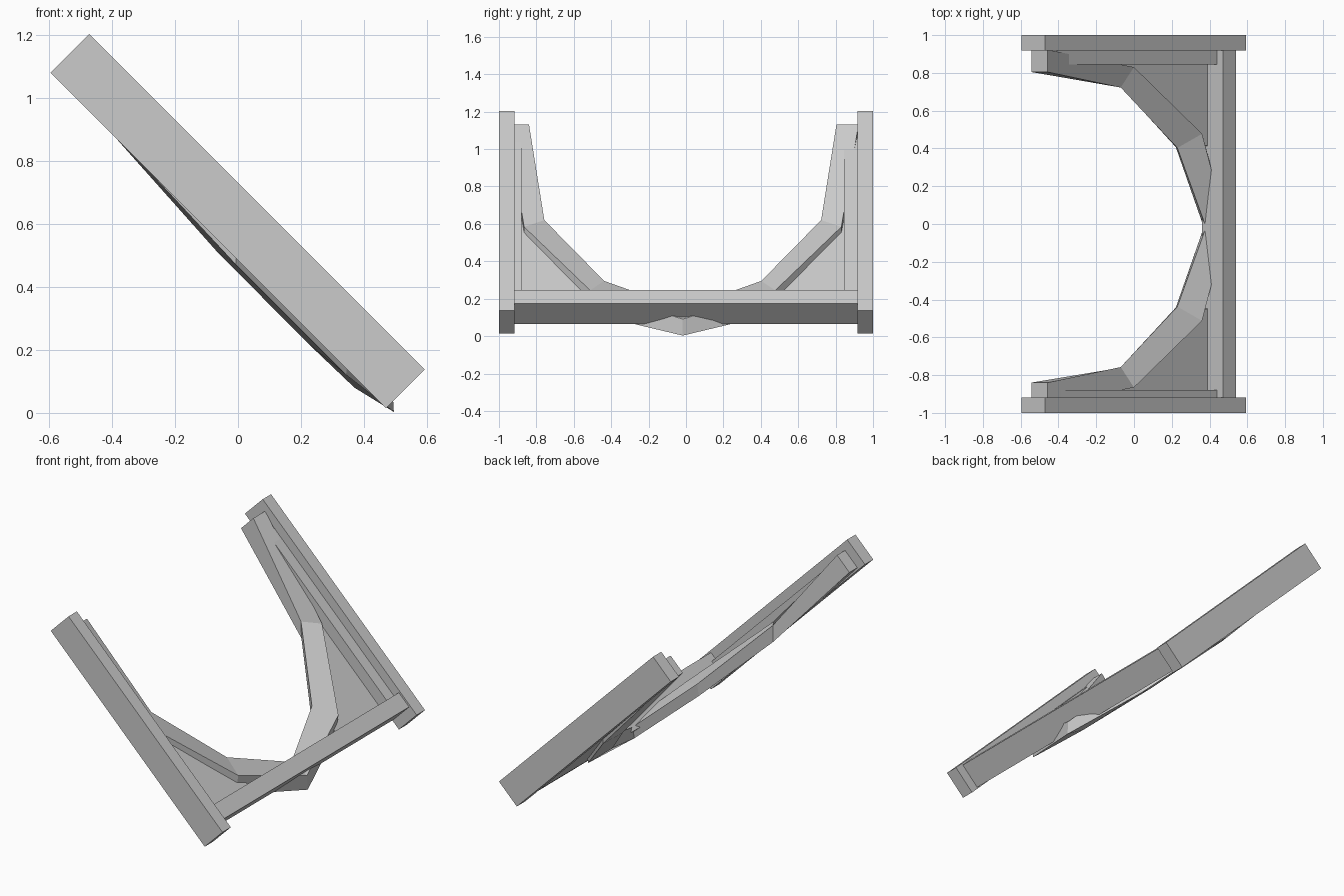
import bpy, bmesh
from mathutils import Vector

cube = bpy.data.objects.get("Cube")
if cube:
    bpy.data.objects.remove(cube, do_unlink=True)

# One plain grey
grey = bpy.data.materials.new("plain_grey")
grey.use_nodes = True
colour = (0.6, 0.6, 0.6, 1)
grey.diffuse_color = colour
grey.node_tree.nodes["Principled BSDF"].inputs["Base Color"].default_value = colour

# Slanted frame: s runs up the slope, n is its upper normal
ORIGIN = Vector((0.47, 0, 0.015))
UP = Vector((-1, 0, 1)).normalized()
NORMAL = Vector((1, 0, 1)).normalized()
ARCH_Y = -0.0175


def place(s, n, y):
    return ORIGIN + UP * s + NORMAL * n + Vector((0, y, 0))


def loft(name, rings):
    """Skin a row of equal cross-sections given as (s, n, y) points."""
    bm = bmesh.new()
    rows = [[bm.verts.new(place(*p)) for p in ring] for ring in rings]
    count = len(rows[0])
    for a, b in zip(rows, rows[1:]):
        for i in range(count):
            j = (i + 1) % count
            bm.faces.new((a[i], a[j], b[j], b[i]))
    bm.faces.new(rows[0])
    bm.faces.new(rows[-1])
    bmesh.ops.recalc_face_normals(bm, faces=bm.faces)
    mesh = bpy.data.meshes.new(name)
    bm.to_mesh(mesh)
    bm.free()
    mesh.materials.append(grey)
    obj = bpy.data.objects.new(name, mesh)
    bpy.context.collection.objects.link(obj)
    return obj


def plate(name, outline, low, high):
    """Extrude an (s, y) outline along the frame normal."""
    return loft(name, [[(s, n, y) for s, y in outline] for n in (low, high)])


def beam(name, s0, s1, y0, y1, low, high):
    return plate(name, [(s0, y0), (s1, y0), (s1, y1), (s0, y1)], low, high)


# Cross beam at the lower end
beam("cross_beam", 0.063, 0.163, -0.93, 0.93, 0.007, 0.163)

# Side beams, inner rails and corner gussets
for side, sign in (("left", 1), ("right", -1)):
    beam(side + "_side_beam", 0, 1.506, sign * 0.918, sign, 0, 0.174)
    beam(side + "_inner_rail", 0.1, 1.36,
         sign * 0.8625 + ARCH_Y, sign * 0.95, 0.01, 0.118)
    corner = [(0.1, 0.94), (0.1, 0.42), (0.27, 0.45), (0.72, 0.8), (0.95, 0.87), (0.95, 0.94)]
    plate(side + "_gusset", [(s, sign * y + (ARCH_Y if y < 0.9 else 0)) for s, y in corner],
          0.005, 0.047)

# Faceted arch: inner low, inner high, outer high, outer low
half = [
    [(1.445, 0.013, 0.822), (1.445, 0.134, 0.822), (1.445, 0.134, 0.94), (1.445, 0.013, 0.94)],
    [(0.735, -0.028, 0.743), (0.81, 0.046, 0.74), (0.735, 0.07, 0.848), (0.66, -0.015, 0.848)],
    [(0.322, -0.03, 0.425), (0.368, 0.028, 0.42), (0.24, 0.085, 0.495), (0.165, -0.015, 0.495)],
]
middle = [(0.117, -0.025, 0), (0.155, 0.03, 0), (0.04, 0.067, 0), (-0.026, 0.009, 0)]
rings = half + [middle] + [[(s, n, -y) for s, n, y in ring] for ring in reversed(half)]
loft("faceted_arch", [[(s, n, y + ARCH_Y) for s, n, y in ring] for ring in rings])
